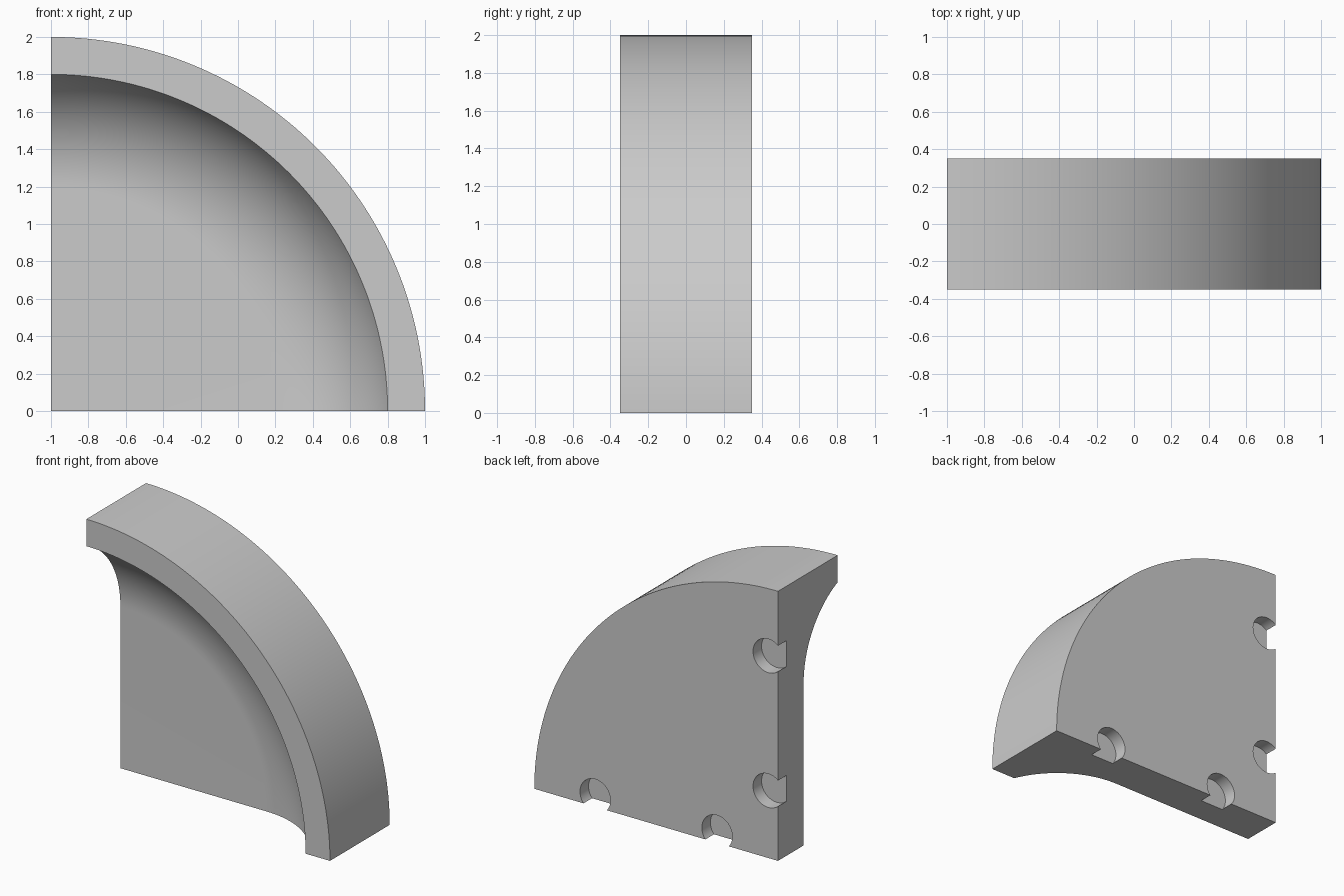
import bpy, bmesh
from math import sin, cos, pi, asin, radians

if "Cube" in bpy.data.objects:
    bpy.data.objects.remove(bpy.data.objects["Cube"])

SEG = 64                      # steps around the quarter turn
HALF = 0.35                   # half depth
FLAT, ARC = 1.2, 0.65         # flat floor radius, cove radius
FLOOR_Y = 0.05

# Section as (radius, y): back edge, rim, then the concave cove down to the floor
profile = [(2.0, HALF), (2.0, -HALF)]
end = asin((1.8 - FLAT) / ARC)
for i in range(24, -1, -1):
    t = end * i / 24
    profile.append((FLAT + ARC * sin(t), FLOOR_Y - ARC + ARC * cos(t)))

# Quarter turn of the section about the corner axis at x = -1, z = 0
bm = bmesh.new()
back_pole = bm.verts.new((-1, HALF, 0))
front_pole = bm.verts.new((-1, FLOOR_Y, 0))
rows = []
for s in range(SEG + 1):
    a = pi / 2 * s / SEG
    rows.append([bm.verts.new((-1 + r * cos(a), y, r * sin(a))) for r, y in profile])
for r0, r1 in zip(rows, rows[1:]):
    for i in range(len(profile) - 1):
        bm.faces.new((r0[i], r0[i + 1], r1[i + 1], r1[i]))
bm.faces.new([back_pole] + [r[0] for r in rows])          # back
bm.faces.new([front_pole] + [r[-1] for r in rows])        # front floor
bm.faces.new([back_pole] + rows[0] + [front_pole])        # bottom cut
bm.faces.new([back_pole] + rows[-1] + [front_pole])       # side cut
bmesh.ops.recalc_face_normals(bm, faces=bm.faces[:])
mesh = bpy.data.meshes.new("quarter_dish")
bm.to_mesh(mesh)
bm.free()
dish = bpy.data.objects.new("quarter_dish", mesh)
bpy.context.collection.objects.link(dish)


# Round pockets in the back, broken open along the two straight edges
def cut_pocket(x, z):
    bpy.ops.mesh.primitive_cylinder_add(vertices=48, radius=0.125, depth=0.2,
                                        location=(x, HALF, z), rotation=(pi / 2, 0, 0))
    cutter = bpy.context.object
    cutter.name = "pocket_cutter"
    cutter.hide_render = True
    mod = dish.modifiers.new("pocket", 'BOOLEAN')
    mod.operation = 'DIFFERENCE'
    mod.solver = 'EXACT'
    mod.object = cutter
    bpy.context.view_layer.objects.active = dish
    bpy.ops.object.modifier_apply(modifier=mod.name)
    bpy.data.objects.remove(cutter, do_unlink=True)


for d in (0.5, 1.5):
    cut_pocket(-1 + d, 0.08)
    cut_pocket(-1 + 0.08, d)

bpy.ops.object.select_all(action='DESELECT')
dish.select_set(True)
bpy.context.view_layer.objects.active = dish
bpy.ops.object.shade_smooth_by_angle(angle=radians(30))
